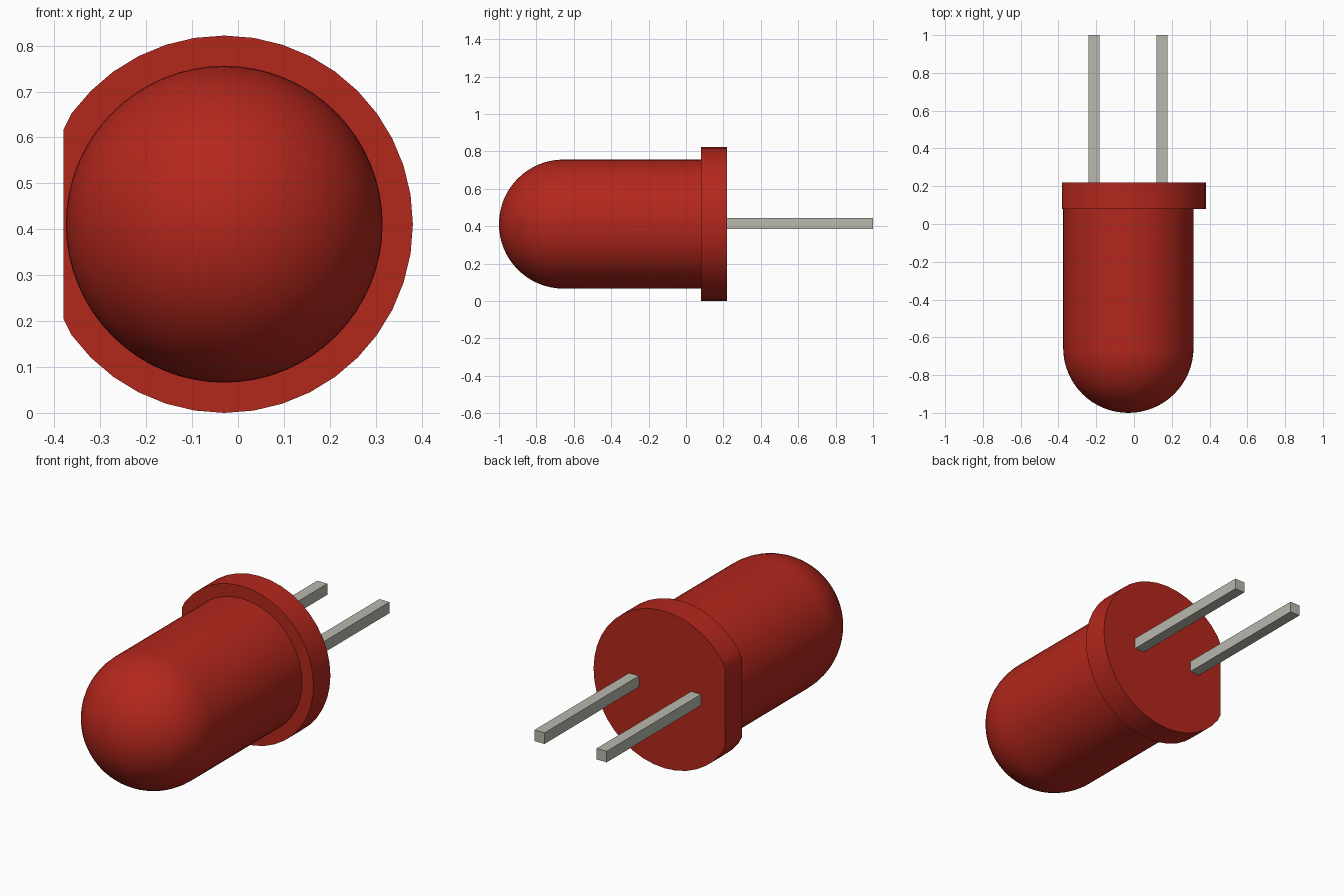
import bpy, bmesh
from math import sin, cos, pi, radians, asin

if "Cube" in bpy.data.objects:
    bpy.data.objects.remove(bpy.data.objects["Cube"])

CX, CZ = -0.03, 0.411          # axis of the lamp, which runs along y
FLAT_X = -0.38                 # flat cut on the rim


def material(name, rgb):
    m = bpy.data.materials.new(name)
    m.diffuse_color = (*rgb, 1)
    m.use_nodes = True
    m.node_tree.nodes["Principled BSDF"].inputs["Base Color"].default_value = m.diffuse_color
    return m


red = material("red_plastic", (0.45, 0.02, 0.012))
metal = material("lead_metal", (0.48, 0.48, 0.42))


def finish(name, bm, mat, smooth=False):
    bmesh.ops.recalc_face_normals(bm, faces=bm.faces[:])
    mesh = bpy.data.meshes.new(name)
    bm.to_mesh(mesh)
    bm.free()
    ob = bpy.data.objects.new(name, mesh)
    bpy.context.collection.objects.link(ob)
    mesh.materials.append(mat)
    if smooth:
        bpy.ops.object.select_all(action='DESELECT')
        ob.select_set(True)
        bpy.context.view_layer.objects.active = ob
        bpy.ops.object.shade_smooth_by_angle(angle=radians(30))
    return ob


# Lens: cylinder ending in a hemispherical dome, lathed about the axis
R, N, STEPS = 0.345, 64, 16
profile = [(R, 0.08)] + [(R * cos(i * pi / 2 / STEPS), -0.655 - R * sin(i * pi / 2 / STEPS))
                         for i in range(STEPS)]
bm = bmesh.new()
rings = [[bm.verts.new((CX + r * cos(2 * pi * k / N), y, CZ + r * sin(2 * pi * k / N)))
          for k in range(N)] for r, y in profile]
for a, b in zip(rings, rings[1:]):
    for k in range(N):
        bm.faces.new((a[k], a[(k + 1) % N], b[(k + 1) % N], b[k]))
tip = bm.verts.new((CX, -1.0, CZ))
for k in range(N):
    bm.faces.new((rings[-1][k], rings[-1][(k + 1) % N], tip))
bm.faces.new(rings[0])
finish("domed_lens", bm, red, True)

# Rim: disc with one flat side, extruded along the axis
RR, SIDES = 0.411, 40
limit = pi - asin(0.207 / RR)
angles = [2 * pi * k / SIDES for k in range(-SIDES // 2, SIDES // 2)]
angles = [-limit] + [a for a in angles if abs(a) < limit - 0.02] + [limit]
bm = bmesh.new()
face = bm.faces.new([bm.verts.new((max(FLAT_X, CX + RR * cos(a)), 0.08, CZ + RR * sin(a)))
                     for a in angles])
for v in (face.verts[0], face.verts[-1]):
    v.co.x = FLAT_X
ext = bmesh.ops.extrude_face_region(bm, geom=[face], use_keep_orig=True)
bmesh.ops.translate(bm, vec=(0, 0.14, 0),
                    verts=[g for g in ext["geom"] if isinstance(g, bmesh.types.BMVert)])
finish("flat_sided_rim", bm, red, True)

# Leads: two square pins out of the back
for name, x in (("left_lead", -0.212), ("right_lead", 0.148)):
    bm = bmesh.new()
    bmesh.ops.create_cube(bm, size=1)
    for v in bm.verts:
        v.co = (x + v.co.x * 0.058, 0.61 + v.co.y * 0.78, 0.414 + v.co.z * 0.058)
    finish(name, bm, metal)
